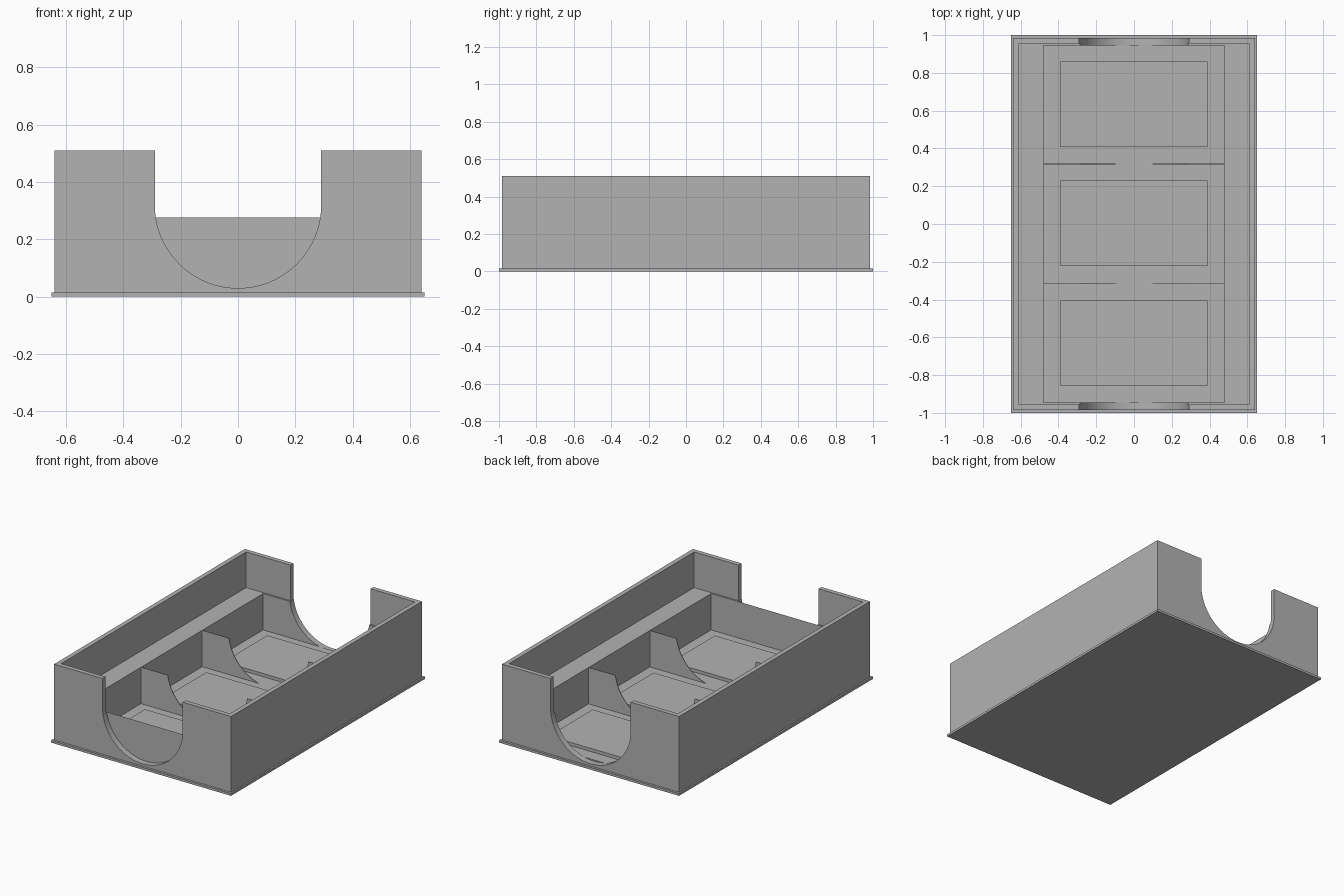
import bpy
import bmesh
import math

cube = bpy.data.objects.get("Cube")
if cube:
    bpy.data.objects.remove(cube, do_unlink=True)

GREY = (0.45, 0.45, 0.45, 1.0)
mat = bpy.data.materials.new("plain grey")
mat.use_nodes = True
mat.diffuse_color = GREY
mat.node_tree.nodes["Principled BSDF"].inputs["Base Color"].default_value = GREY

# Shared dimensions
RIM, LEDGE, FLOOR = 0.51, 0.277, 0.039
RADIUS, ARCH_Z = 0.29, 0.32
CAVITY_X, CAVITY_Y = 0.48, 0.945


def extrude_profile(name, points, y0, y1):
    """Extrude an x-z outline from y0 to y1."""
    bm = bmesh.new()
    face = bm.faces.new([bm.verts.new((x, y0, z)) for x, z in points])
    grown = bmesh.ops.extrude_face_region(bm, geom=[face])["geom"]
    verts = [v for v in grown if isinstance(v, bmesh.types.BMVert)]
    bmesh.ops.translate(bm, verts=verts, vec=(0, y1 - y0, 0))
    bmesh.ops.recalc_face_normals(bm, faces=bm.faces)
    mesh = bpy.data.meshes.new(name)
    bm.to_mesh(mesh)
    bm.free()
    mesh.materials.append(mat)
    obj = bpy.data.objects.new(name, mesh)
    bpy.context.collection.objects.link(obj)
    return obj


def box(name, hx, y0, y1, z0, z1):
    outline = [(-hx, z0), (hx, z0), (hx, z1), (-hx, z1)]
    return extrude_profile(name, outline, y0, y1)


def activate(obj):
    bpy.ops.object.select_all(action='DESELECT')
    obj.select_set(True)
    bpy.context.view_layer.objects.active = obj


def cut(obj, cutter):
    cutter.hide_render = True
    mod = obj.modifiers.new("cut", 'BOOLEAN')
    mod.operation = 'DIFFERENCE'
    mod.solver = 'EXACT'
    mod.object = cutter
    activate(obj)
    bpy.ops.object.modifier_apply(modifier=mod.name)
    bpy.data.objects.remove(cutter, do_unlink=True)


# Base flange and the tray body standing on it
box("base_flange", 0.65, -1.0, 1.0, 0.0, 0.015)
body = box("tray_body", 0.64, -0.985, 0.985, 0.015, RIM)

# Wide upper recess leaves the ledges, deep cavity leaves the floor
cut(body, box("upper_cutter", 0.61, -0.955, 0.955, LEDGE, 0.7))
cut(body, box("cavity_cutter", CAVITY_X, -CAVITY_Y, CAVITY_Y, FLOOR, 0.6))

# Round-bottomed openings in both end walls
STEPS = 48
arch = [(RADIUS * math.cos(a), ARCH_Z + RADIUS * math.sin(a))
        for a in (math.pi * (1 + i / STEPS) for i in range(STEPS + 1))]
arch += [(RADIUS, 0.7), (-RADIUS, 0.7)]
for side in (-1, 1):
    ends = sorted((side * CAVITY_Y, side * 1.1))
    cut(body, extrude_profile("arch_cutter", arch, *ends))

activate(body)
bpy.ops.object.shade_smooth_by_angle(angle=math.radians(30))

# Thin curved dividers on each side of the channel
low = math.acos((ARCH_Z - FLOOR) / RADIUS)
high = math.acos((ARCH_Z - LEDGE) / RADIUS)
curve = [(RADIUS * math.sin(t), ARCH_Z - RADIUS * math.cos(t))
         for t in (low + (high - low) * i / 24 for i in range(25))]
profile = [(CAVITY_X, FLOOR)] + curve + [(CAVITY_X, LEDGE)]
for row, y in (("front", -0.314), ("back", 0.318)):
    for hand, s in (("left", 1), ("right", -1)):
        extrude_profile(f"{row}_{hand}_divider",
                        [(s * x, z) for x, z in profile], y - 0.002, y + 0.002)

# Raised pads on the floor of the three bays
for bay, y in (("front", -0.63), ("middle", 0.004), ("back", 0.634)):
    box(f"{bay}_floor_pad", 0.39, y - 0.226, y + 0.226, FLOOR, 0.06)
